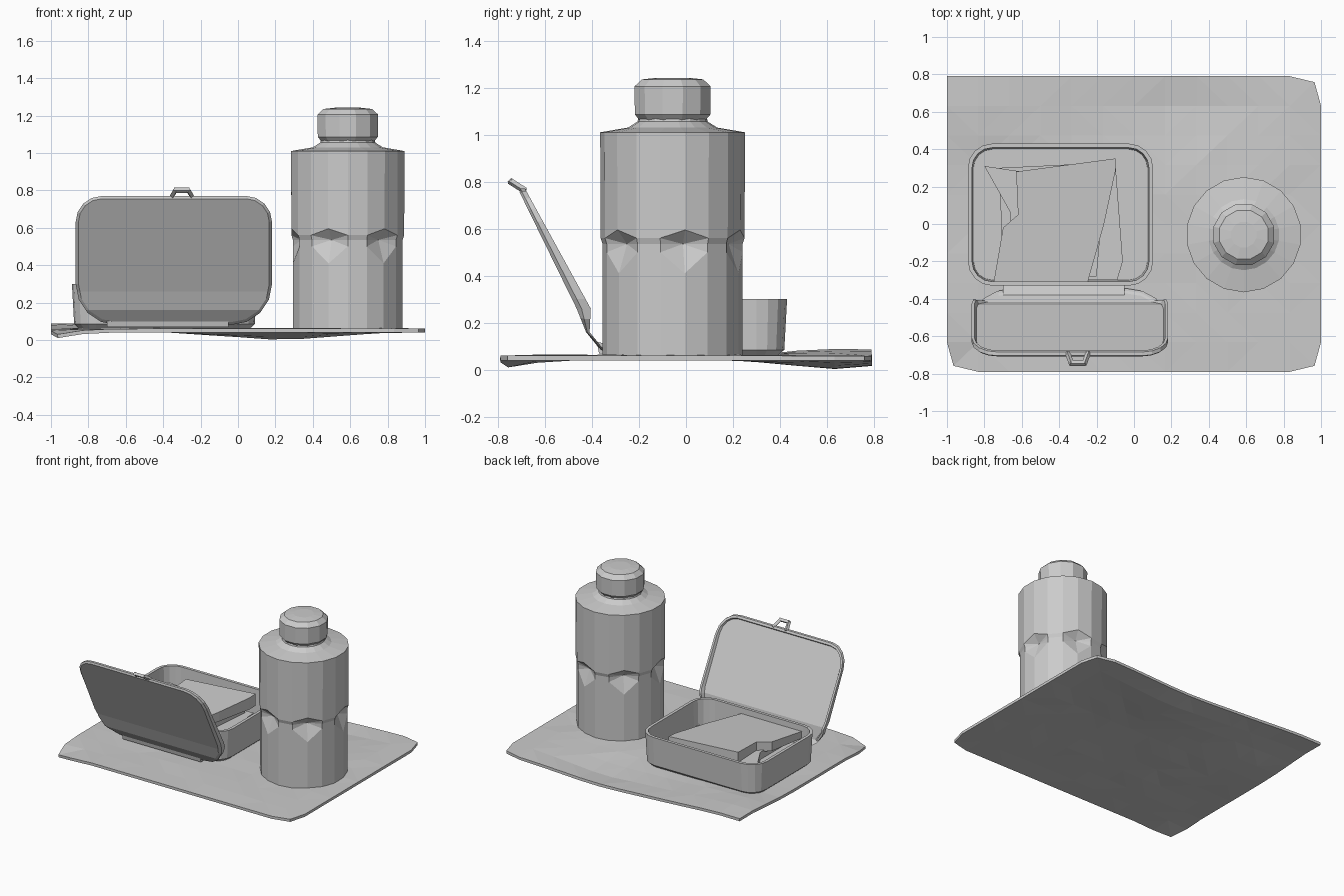
import bpy, bmesh, math, random
from mathutils import Vector

random.seed(4)
if "Cube" in bpy.data.objects:
    bpy.data.objects.remove(bpy.data.objects["Cube"], do_unlink=True)

grey = bpy.data.materials.new("plain_grey")
grey.use_nodes = True
GREY = (0.6, 0.6, 0.6, 1)
grey.diffuse_color = GREY
grey.node_tree.nodes["Principled BSDF"].inputs["Base Color"].default_value = GREY


def finish(bm, name):
    """Turn a bmesh into a named, flat shaded object."""
    bmesh.ops.recalc_face_normals(bm, faces=bm.faces[:])
    mesh = bpy.data.meshes.new(name)
    bm.to_mesh(mesh)
    bm.free()
    mesh.materials.append(grey)
    obj = bpy.data.objects.new(name, mesh)
    bpy.context.collection.objects.link(obj)
    return obj


def loft(rings):
    """Bridge equal-length rings of points and cap both ends."""
    bm = bmesh.new()
    loops = [[bm.verts.new(p) for p in ring] for ring in rings]
    n = len(loops[0])
    for a, b in zip(loops, loops[1:]):
        for i in range(n):
            j = (i + 1) % n
            bm.faces.new((a[i], a[j], b[j], b[i]))
    bm.faces.new(loops[0][::-1])
    bm.faces.new(loops[-1])
    return bm


def rounded(cx, cy, hx, hy, r_top, r_low, inset=0.0, steps=4):
    """Rounded rectangle outline, with own radii for upper and lower corners."""
    pts = []
    for k, (sx, sy) in enumerate(((1, 1), (-1, 1), (-1, -1), (1, -1))):
        r = r_top if sy > 0 else r_low
        for s in range(steps + 1):
            a = math.pi / 2 * (k + s / steps)
            pts.append((cx + sx * (hx - r) + (r - inset) * math.cos(a),
                        cy + sy * (hy - r) + (r - inset) * math.sin(a)))
    return pts


def lerp_table(table, v):
    """Piecewise linear lookup."""
    for (a, fa), (b, fb) in zip(table, table[1:]):
        if v <= b:
            return fa + (fb - fa) * (v - a) / (b - a)
    return table[-1][1]


# Cloth: a thin, gently rumpled sheet
bm = bmesh.new()
bmesh.ops.create_grid(bm, x_segments=12, y_segments=10, size=1)
for v in bm.verts:
    x, y = v.co.x, v.co.y * 0.79
    edge = max(abs(x), abs(y) / 0.79) > 0.95
    z = 0.06 if edge else 0.062 + random.uniform(-0.003, 0.003)
    z -= 0.038 * math.exp(-((x - 0.2) / 0.4) ** 2 - ((y - 0.62) / 0.25) ** 2)
    z += 0.03 * math.exp(-((x + 0.9) / 0.4) ** 2 - ((y - 0.7) / 0.3) ** 2)
    z -= 0.03 * math.exp(-((x + 1) / 0.15) ** 2 - ((y + 0.79) / 0.15) ** 2)
    if abs(x) > 0.99 and abs(y) > 0.78 and not (x < 0 < y):
        x, y = x * 0.965, y * 0.96
    v.co = (x, y, z)
bmesh.ops.triangulate(bm, faces=bm.faces[:])
cloth = finish(bm, "cloth")
sheet = cloth.modifiers.new("thickness", "SOLIDIFY")
sheet.thickness = 0.02
sheet.offset = -1

# Open lunch box: outer wall, rim, inner wall and floor
BOX = (-0.393, 0.05, 0.495, 0.38, 0.13, 0.13)
finish(loft([[(x, y, z) for x, y in rounded(*BOX, inset)] for inset, z in
             ((0.04, 0.06), (0.012, 0.085), (0, 0.3), (0.022, 0.3), (0.03, 0.11))]),
       "lunch_box")

# Lid: a shallow pan, bent near the hinge and leaning forwards
OUTER = ((0.08, -0.36), (0.16, -0.425), (0.26, -0.465), (0.78, -0.72))
INNER = ((0.08, -0.345), (0.16, -0.41), (0.26, -0.405), (0.78, -0.69))
LID = (-0.343, 0.425, 0.525, 0.345, 0.14, 0.22)
bm = loft([[(x, depth, z) for x, z in rounded(*LID, inset)] for inset, depth in
           ((0.015, 0), (0, 0.35), (0, 1), (0.015, 1), (0.025, 0.55))])
for cut in (0.16, 0.26):
    bmesh.ops.bisect_plane(bm, geom=bm.verts[:] + bm.edges[:] + bm.faces[:],
                           plane_co=(0, 0, cut), plane_no=(0, 0, 1))
for v in bm.verts:
    front, back = lerp_table(OUTER, v.co.z), lerp_table(INNER, v.co.z)
    v.co.y = front + (back - front) * v.co.y
finish(bm, "lid")

# Hinge strip between box and lid
strip = ((-0.37, 0.07), (-0.31, 0.07), (-0.31, 0.1), (-0.38, 0.12))
finish(loft([[(x, y, z) for y, z in strip] for x in (-0.7, -0.05)]), "hinge_strip")

# Latch: a small loop at the top of the lid
path = ((-0.355, -0.69, 0.765), (-0.335, -0.745, 0.8),
        (-0.265, -0.745, 0.8), (-0.245, -0.69, 0.765))
bm = bmesh.new()
for a, b in zip(path, path[1:]):
    a, b = Vector(a), Vector(b)
    made = bmesh.ops.create_cone(bm, cap_ends=True, segments=4, radius1=0.014,
                                 radius2=0.014, depth=(b - a).length + 0.014)["verts"]
    turn = (b - a).to_track_quat("Z", "Y")
    for v in made:
        v.co = turn @ v.co + (a + b) / 2
finish(bm, "latch")


def slab(name, outline, low, high, tilt=0.0):
    """Uneven slice with a slightly tilted top."""
    rings = [[(x, y, z + tilt * (y if z > low else 0)) for x, y in outline]
             for z in (low, high)]
    bm = loft(rings)
    bmesh.ops.triangulate(bm, faces=bm.faces[:])
    finish(bm, name)


# Sandwich: two slices and a filling wedge
slab("lower_slice", ((-0.72, 0.3), (-0.1, 0.33), (-0.06, -0.2), (-0.09, -0.3),
                     (-0.7, -0.3)), 0.1, 0.16)
slab("filling", ((-0.8, 0.31), (-0.6, 0.28), (-0.15, 0.3), (-0.2, -0.28),
                 (-0.66, -0.28), (-0.66, 0.06)), 0.15, 0.215)
slab("upper_slice", ((-0.63, 0.28), (-0.1, 0.35), (-0.1, 0.28), (-0.16, 0.0),
                     (-0.25, -0.32), (-0.75, -0.31), (-0.7, -0.02), (-0.62, 0.05)),
     0.205, 0.275, 0.06)


# Bottle body, with a band of crumpled dents round the waist
CX, CY = 0.587, -0.057


def ring(r, z, n, dr=None, dz=None):
    """Circle of points whose radius and height can vary by index."""
    pts = []
    for i in range(n):
        a = 2 * math.pi * (i + 0.5) / n
        rad = r + (dr(i) if dr else 0)
        pts.append((CX + rad * math.cos(a), CY + rad * math.sin(a),
                    z + (dz(i) if dz else 0)))
    return pts


SIDES = 18
bm = loft([
    ring(0.298, 0.06, SIDES),
    ring(0.298, 0.5, SIDES, dz=lambda i: -0.09 if i % 3 == 0 else 0.0),
    ring(0.298, 0.535, SIDES, dr=lambda i: -0.045 if i % 3 == 0 else 0.0),
    ring(0.306, 0.57, SIDES, dz=lambda i: 0.025 if i % 3 == 0 else -0.01),
    ring(0.308, 1.01, SIDES),
    ring(0.19, 1.03, SIDES),
    ring(0.15, 1.055, SIDES),
    ring(0.14, 1.09, SIDES)])
bmesh.ops.triangulate(bm, faces=[f for f in bm.faces if 0.45 < f.calc_center_median().z < 0.6])
finish(bm, "bottle")

# Bottle cap
finish(loft([ring(r, z, 12) for r, z in
             ((0.135, 1.05), (0.166, 1.085), (0.168, 1.205), (0.135, 1.235), (0.07, 1.242))]),
       "bottle_cap")
